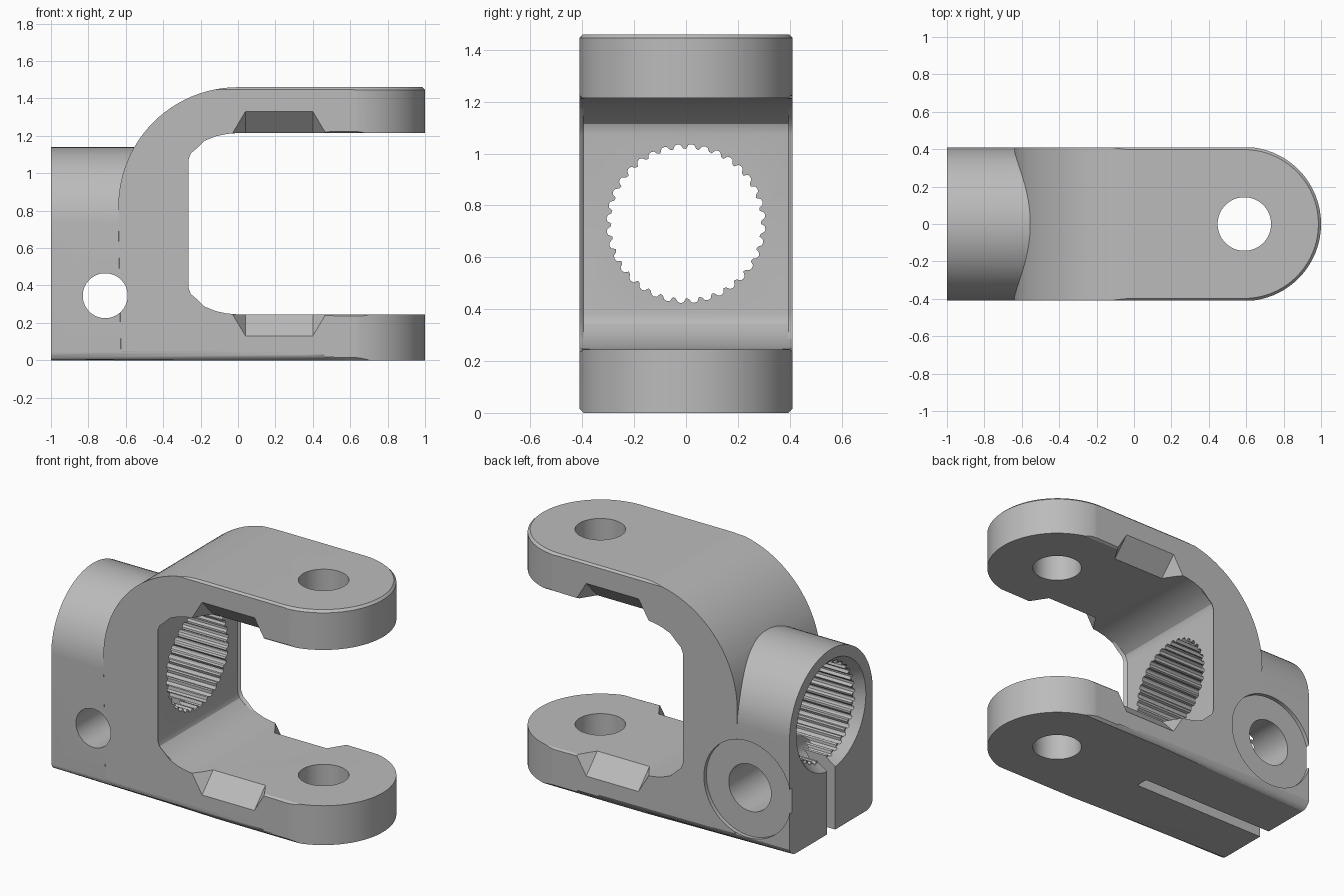
import bpy, bmesh
from math import pi, sin, cos
from mathutils import Vector

cube = bpy.data.objects.get("Cube")
if cube:
    bpy.data.objects.remove(cube, do_unlink=True)

HALF_W = 0.41     # half width of the fork
MID_Z = 0.73      # bore axis height
PIN_X = 0.59      # pin hole position along the arms
PLACE = {"x": lambda a, b, d: (d, a, b),
         "y": lambda a, b, d: (a, d, b),
         "z": lambda a, b, d: (a, b, d)}


def to_object(name, bm):
    bmesh.ops.recalc_face_normals(bm, faces=bm.faces[:])
    mesh = bpy.data.meshes.new(name)
    bm.to_mesh(mesh)
    bm.free()
    obj = bpy.data.objects.new(name, mesh)
    bpy.context.collection.objects.link(obj)
    return obj


def arc(cx, cy, r, start, end, n):
    return [(cx + r * cos(start + (end - start) * i / n),
             cy + r * sin(start + (end - start) * i / n)) for i in range(n + 1)]


def circle(cx, cy, r, n=64):
    return arc(cx, cy, r, 0, 2 * pi, n)[:-1]


def prism(name, outline, axis, lo, hi, bevels=()):
    """Extrude an outline along an axis, then bevel the edges picked by each rule."""
    bm = bmesh.new()
    put = PLACE[axis]
    rings = [[bm.verts.new(put(a, b, d)) for a, b in outline] for d in (lo, hi)]
    for ring in rings:
        bm.faces.new(ring)
    for i in range(len(outline)):
        j = (i + 1) % len(outline)
        bm.faces.new((rings[0][i], rings[0][j], rings[1][j], rings[1][i]))
    for rule, size, segments in bevels:
        edges = [e for e in bm.edges if rule(e.verts[0].co, e.verts[1].co)]
        bmesh.ops.bevel(bm, geom=edges, offset=size, segments=segments,
                        profile=0.5, affect="EDGES", clamp_overlap=False)
    return to_object(name, bm)


def hull(name, points):
    bm = bmesh.new()
    for p in points:
        bm.verts.new(p)
    bmesh.ops.convex_hull(bm, input=bm.verts[:])
    return to_object(name, bm)


def combine(target, tool, operation):
    mod = target.modifiers.new("combine", "BOOLEAN")
    mod.operation = operation
    mod.solver = "EXACT"
    mod.object = tool
    bpy.context.view_layer.objects.active = target
    bpy.ops.object.modifier_apply(modifier=mod.name)
    bpy.data.objects.remove(tool, do_unlink=True)


# C-shaped fork seen from the side, with its edges slightly chamfered
low_inner = [(1.1, 0.245), (0, 0.245), (-0.06, 0.25), (-0.12, 0.263), (-0.18, 0.287),
             (-0.23, 0.315), (-0.265, 0.345), (-0.28, 0.385)]
high_inner = [(x, 2 * MID_Z - z) for x, z in reversed(low_inner)]
outer = [(1.1, 1.46)] + arc(0, 0.82, 0.64, pi / 2, pi, 24) + [(-0.64, 0)]
fork = prism("clamp_yoke", [(1.1, 0)] + low_inner + high_inner + outer, "y", -HALF_W, HALF_W,
             [(lambda a, b: abs(a.y - b.y) < 1e-4, 0.015, 1)])

# Clamp collar: round on top, square below
collar_outline = [(-0.409, 0), (0.409, 0)] + arc(0, MID_Z, 0.409, 0, pi, 40)
combine(fork, prism("collar", collar_outline, "x", -1, -0.42), "UNION")

# Rounded arm ends and softened bottom rim
plan = [(-1.1, -0.412)] + arc(0.588, 0, 0.412, -pi / 2, pi / 2, 40) + [(-1.1, 0.412)]
rim = prism("rim", plan, "z", 0, 1.461, [
    (lambda a, b: max(a.z, b.z) < 1e-4 and max(a.x, b.x) > -1, 0.065, 5),
    (lambda a, b: min(a.z, b.z) > 1.46 and max(a.x, b.x) > -1, 0.015, 1)])
combine(fork, rim, "INTERSECT")

# Splined bore with a chamfered mouth
TEETH = 36
spline = []
for i in range(TEETH):
    for step, r in ((0, 0.288), (0.22, 0.291), (0.4, 0.304), (0.6, 0.307), (0.82, 0.304)):
        a = 2 * pi * (i + step) / TEETH
        spline.append((r * cos(a), MID_Z + r * sin(a)))
combine(fork, prism("bore", spline, "x", -1.1, 0), "DIFFERENCE")
mouth = [(x, y, z) for x, r in ((-1.02, 0.355), (-0.94, 0.3))
         for y, z in circle(0, MID_Z, r)]
combine(fork, hull("mouth", mouth), "DIFFERENCE")

# Clamp slit running out under the fork
slit = [(-1.1, -0.1), (0.02, -0.1), (-0.06, 0), (-0.45, 0.5), (-1.1, 0.5)]
combine(fork, prism("slit", slit, "y", -0.04, 0.04), "DIFFERENCE")

# Clamp bolt hole, wider half and spot face at the back
for name, r, lo, hi in (("bolt_hole", 0.12, -0.5, 0.1), ("clearance_hole", 0.146, 0.01, 0.5),
                        ("spot_face", 0.3, 0.385, 0.5)):
    combine(fork, prism(name, circle(-0.71, 0.345, r), "y", lo, hi), "DIFFERENCE")

# Pin hole through both arms
combine(fork, prism("pin_hole", circle(PIN_X, 0, 0.143), "z", -0.1, 1.6), "DIFFERENCE")

# Slanted reliefs on the inner edges of both arms
for side in (-1, 1):
    for upper in (False, True):
        points = []
        for x, flare in ((0.04, -0.07), (0.40, 0.07)):
            a = Vector((x, HALF_W, 0.13))
            b = Vector((x, 0.30, 0.247))
            c = Vector((x + flare, HALF_W, 0.247))
            m = (a + b) / 2
            points += [a - (b - a) * 0.5, b + (b - a) * 0.5, m + (c - m) * 3]
        for p in points:
            p.y *= side
            if upper:
                p.z = 2 * MID_Z - p.z
        combine(fork, hull("relief", points), "DIFFERENCE")

# Plain grey metal
metal = bpy.data.materials.new("grey_metal")
metal.use_nodes = True
colour = (0.5, 0.5, 0.5, 1)
metal.diffuse_color = colour
metal.node_tree.nodes["Principled BSDF"].inputs["Base Color"].default_value = colour
fork.data.materials.clear()
fork.data.materials.append(metal)

# Smooth the curves, keep the edges crisp
bpy.ops.object.select_all(action="DESELECT")
fork.select_set(True)
bpy.context.view_layer.objects.active = fork
bpy.ops.object.shade_smooth_by_angle(angle=pi / 7)
weighted = fork.modifiers.new("even_normals", "WEIGHTED_NORMAL")
weighted.keep_sharp = True
